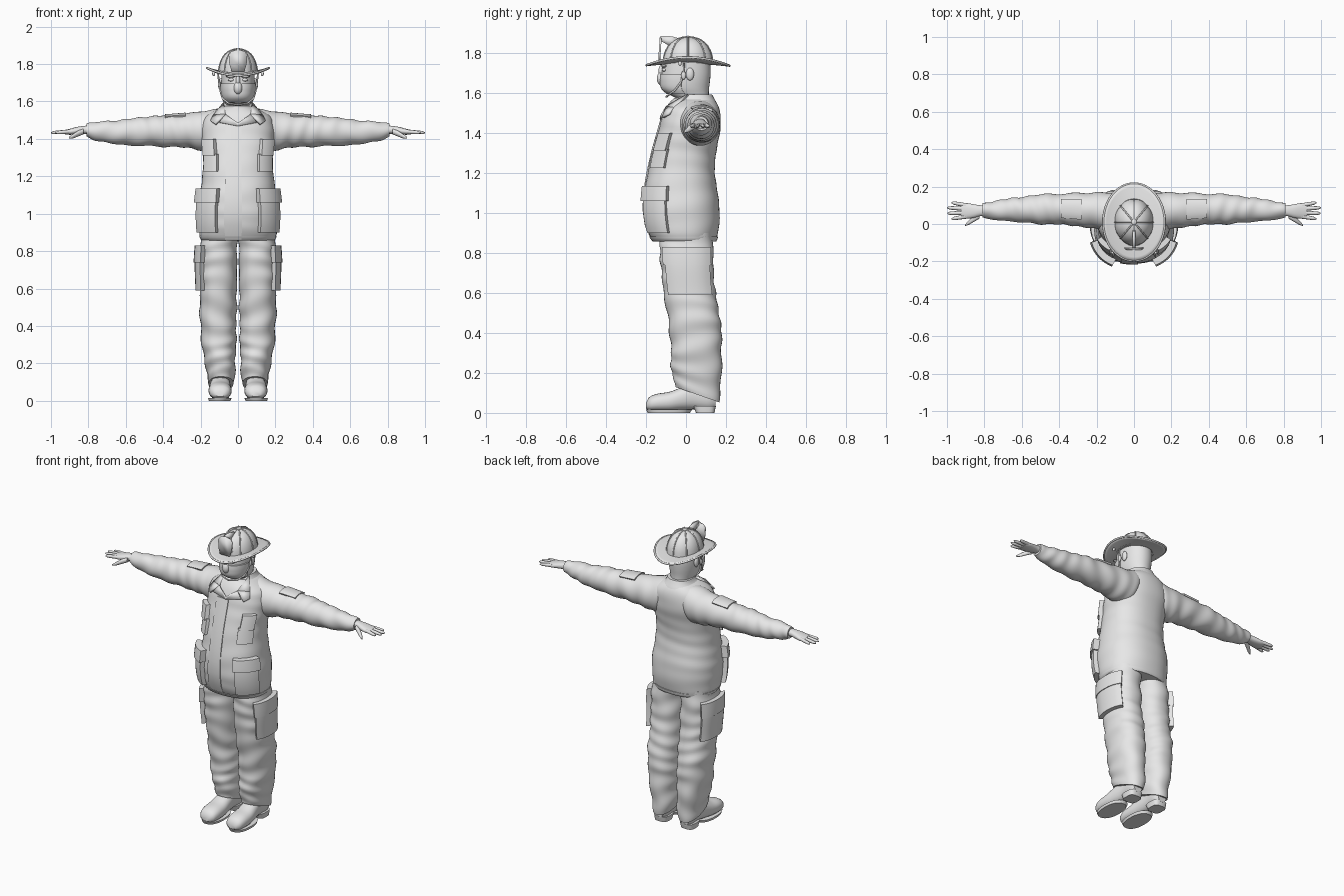
import bpy, bmesh, math
from mathutils import Vector

if "Cube" in bpy.data.objects:
    bpy.data.objects.remove(bpy.data.objects["Cube"])

GREY = bpy.data.materials.new("plain grey")
GREY.diffuse_color = (0.8, 0.8, 0.8, 1)
GREY.use_nodes = True
GREY.node_tree.nodes["Principled BSDF"].inputs["Base Color"].default_value = GREY.diffuse_color


def finish(name, bm, mirror=False, angle=40):
    bmesh.ops.recalc_face_normals(bm, faces=bm.faces[:])
    me = bpy.data.meshes.new(name)
    bm.to_mesh(me)
    bm.free()
    ob = bpy.data.objects.new(name, me)
    bpy.context.collection.objects.link(ob)
    me.materials.append(GREY)
    bpy.ops.object.select_all(action='DESELECT')
    ob.select_set(True)
    bpy.context.view_layer.objects.active = ob
    bpy.ops.object.shade_smooth_by_angle(angle=math.radians(angle))
    if mirror:
        ob.modifiers.new("mirror", 'MIRROR')
    return ob


def interp(rows, t):
    """Smooth interpolation of section sizes along the part."""
    t = min(max(t, rows[0][0]), rows[-1][0])
    i = 0
    while i < len(rows) - 2 and t > rows[i + 1][0]:
        i += 1

    def slope(j, k):
        a, b = rows[max(j - 1, 0)], rows[min(j + 1, len(rows) - 1)]
        return (b[k] - a[k]) / (b[0] - a[0])
    p, q = rows[i], rows[i + 1]
    h = q[0] - p[0]
    s = (t - p[0]) / h
    return [p[k] * (2*s**3 - 3*s*s + 1) + q[k] * (3*s*s - 2*s**3)
            + h * (slope(i, k) * (s**3 - 2*s*s + s) + slope(i + 1, k) * (s**3 - s*s))
            for k in range(1, 5)]


def surf(rows, t, a, off=0, axis='z', e=0.88, fold=0):
    """Point on a lofted surface at station t and angle a."""
    u0, u1, v0, v1 = interp(rows, t)
    off += fold * (math.sin(t * 62 + 2.2 * math.sin(a + t * 9)) + 0.6 * math.sin(t * 35 - 3 * math.cos(a)))
    c, s = math.cos(a), math.sin(a)
    u = (u0 + u1) / 2 + ((u1 - u0) / 2 + off) * math.copysign(abs(c) ** e, c)
    v = (v0 + v1) / 2 + ((v1 - v0) / 2 + off) * math.copysign(abs(s) ** e, s)
    return {'z': (u, v, t), 'x': (t, u, v), 'y': (u, t, v)}[axis]


def loft(name, rows, axis='z', n=32, m=24, mirror=False, e=0.88, fold=0, shape=None):
    bm = bmesh.new()
    rings = []
    for j in range(m + 1):
        t = rows[0][0] + (rows[-1][0] - rows[0][0]) * j / m
        ring = []
        for i in range(n):
            p = surf(rows, t, 2 * math.pi * i / n, 0, axis, e, fold)
            ring.append(bm.verts.new(shape(p) if shape else p))
        rings.append(ring)
    for r, q in zip(rings, rings[1:]):
        for i in range(n):
            bm.faces.new((r[i], r[(i + 1) % n], q[(i + 1) % n], q[i]))
    bm.faces.new(rings[0])
    bm.faces.new(rings[-1])
    return finish(name, bm, mirror)


def patch(name, rows, a0, a1, t0, t1, off, axis='z', mirror=False, n=8):
    """Raised panel that follows a lofted surface, with edges sunk into it."""
    bm = bmesh.new()
    steps = [0] + [i / n for i in range(n + 1)] + [1]
    last = len(steps) - 1
    grid = [[bm.verts.new(surf(rows, t0 + (t1 - t0) * s, math.radians(a0 + (a1 - a0) * r),
                               -0.006 if i in (0, last) or j in (0, last) else off, axis))
             for i, r in enumerate(steps)] for j, s in enumerate(steps)]
    for j in range(last):
        for i in range(last):
            bm.faces.new((grid[j][i], grid[j][i + 1], grid[j + 1][i + 1], grid[j + 1][i]))
    bmesh.ops.remove_doubles(bm, verts=bm.verts[:], dist=0.00001)
    return finish(name, bm, mirror)


def ball(name, loc, size, mirror=False):
    bm = bmesh.new()
    bmesh.ops.create_uvsphere(bm, u_segments=16, v_segments=10, radius=1)
    for v in bm.verts:
        v.co = Vector(loc) + v.co * Vector(size)
    return finish(name, bm, mirror)


def plate(name, pts, thick, mirror=False):
    bm = bmesh.new()
    bm.faces.new([bm.verts.new(p) for p in pts])
    ob = finish(name, bm, mirror)
    mod = ob.modifiers.new("thickness", 'SOLIDIFY')
    mod.thickness, mod.offset = thick, 0
    return ob


def tube(name, pts, r, mirror=False):
    cu = bpy.data.curves.new(name, 'CURVE')
    cu.dimensions, cu.bevel_depth, cu.bevel_resolution = '3D', r, 2
    sp = cu.splines.new('POLY')
    sp.points.add(len(pts) - 1)
    for p, co in zip(sp.points, pts):
        p.co = (*co, 1)
    ob = bpy.data.objects.new(name, cu)
    bpy.context.collection.objects.link(ob)
    cu.materials.append(GREY)
    if mirror:
        ob.modifiers.new("mirror", 'MIRROR')


# Coat body
coat = [(z, -x, x, a, b) for z, x, a, b in (
    (.86, .195, -.165, .15), (.885, .205, -.182, .158), (.95, .212, -.203, .166),
    (1.03, .212, -.212, .168), (1.12, .202, -.206, .155), (1.2, .19, -.192, .145),
    (1.3, .187, -.17, .15), (1.4, .195, -.142, .17), (1.47, .195, -.122, .174),
    (1.52, .175, -.105, .166), (1.555, .12, -.08, .15), (1.575, .075, -.06, .13))]
loft("coat", coat, n=48, m=50, fold=.0012)
patch("coat_front_placket", coat, -107, -86, .862, 1.47, .006)
loft("coat_hem", [(.858, -.195, .195, -.166, .152), (.868, -.203, .203, -.176, .157),
                  (.882, -.207, .207, -.184, .16)], n=48, m=4)

# Coat pockets and flaps
patch("lower_pocket", coat, -62, -20, .90, 1.08, .026, mirror=True)
patch("lower_pocket_flap", coat, -64, -17, 1.06, 1.135, .036, mirror=True)
patch("chest_pocket", coat, -59, -27, 1.225, 1.32, .018, mirror=True)
patch("chest_pocket_flap", coat, -56, -29, 1.31, 1.40, .026, mirror=True)

# Sleeves
sleeve = [(.06, .0, .15, 1.40, 1.555), (.12, -.03, .165, 1.34, 1.56), (.18, -.03, .17, 1.335, 1.55),
          (.25, -.02, .167, 1.35, 1.538), (.36, -.005, .163, 1.357, 1.528), (.5, .0, .158, 1.362, 1.518),
          (.62, .01, .142, 1.368, 1.502), (.72, .02, .128, 1.383, 1.494), (.79, .028, .114, 1.402, 1.486),
          (.81, .034, .108, 1.412, 1.48)]
loft("sleeve", sleeve, 'x', n=32, m=70, mirror=True, fold=.0025, e=1)
patch("sleeve_patch", sleeve, 55, 120, .28, .39, .006, 'x', mirror=True)

# Hands
loft("palm", [(.78, .042, .102, 1.425, 1.472), (.82, .042, .1, 1.427, 1.47), (.86, .032, .106, 1.424, 1.464),
              (.90, .028, .112, 1.422, 1.454), (.925, .034, .108, 1.424, 1.448)], 'x', n=20, m=12, mirror=True)
for k, (y, dy, tip) in enumerate(((.04, -.012, .975), (.06, -.003, .998), (.081, .006, 1.0), (.1, .014, .975))):
    rows = []
    for s, r in ((0, .011), (.5, .0105), (.9, .008), (1, .003)):
        x = .895 + (tip - .895) * s
        rows.append((x, y + dy * s - r, y + dy * s + r, 1.44 - .007 * s - r, 1.44 - .007 * s + r))
    loft(f"finger_{k + 1}", rows, 'x', n=10, m=8, mirror=True, e=1)
loft("thumb", [(.825, .03, .06, 1.425, 1.455), (.855, .012, .042, 1.413, 1.444),
               (.885, -.005, .018, 1.402, 1.424), (.903, -.011, -.003, 1.401, 1.411)],
     'x', n=12, m=10, mirror=True, e=1)

# Trousers, hem lower at the heel
leg = [(.09, .022, .155, -.055, .165), (.13, .018, .162, -.062, .172), (.2, .014, .178, -.075, .176),
       (.3, .01, .193, -.075, .179), (.45, .008, .204, -.087, .174), (.6, .006, .203, -.112, .148),
       (.75, .005, .207, -.127, .137), (.9, .004, .195, -.135, .135)]


def heel_drop(p):
    x, y, z = p
    return (x, y, z - .35 * (y - .06) * max(0, min(1, (.32 - z) / .23)))


loft("trouser_leg", leg, n=36, m=70, mirror=True, fold=.003, shape=heel_drop)
patch("thigh_pocket", leg, -42, 44, .59, .77, .025, mirror=True)
patch("thigh_pocket_flap", leg, -46, 46, .74, .83, .03, mirror=True)

# Boots
loft("boot", [(-.2, .07, .12, .022, .05), (-.19, .05, .14, .012, .074), (-.15, .036, .155, .008, .094),
              (-.08, .035, .157, .008, .106), (-.02, .04, .15, .014, .13), (.05, .045, .14, .018, .16),
              (.12, .046, .138, .014, .16), (.148, .06, .126, .025, .14)], 'y', n=24, m=24, mirror=True)
loft("boot_sole", [(0, .04, .156, -.192, .02), (.016, .034, .16, -.2, .03)], n=28, m=1, mirror=True)
loft("boot_heel", [(0, .05, .138, .05, .142), (.035, .045, .142, .035, .15)], n=24, m=1, mirror=True, e=.6)

# Head and neck
head = [(z, -x, x, a, b) for z, x, a, b in (
    (1.5, .07, -.03, .12), (1.57, .066, -.042, .117), (1.59, .069, -.08, .114), (1.62, .08, -.115, .115),
    (1.66, .087, -.124, .12), (1.7, .089, -.122, .123), (1.78, .088, -.115, .12))]
loft("head", head, n=36, m=28, e=.95)
patch("face_mask", head, -172, -8, 1.595, 1.695, .007, n=20)
ball("mask_nose", (0, -.122, 1.672), (.024, .024, .034))
ball("nose_bridge", (0, -.122, 1.71), (.012, .016, .03))
ball("eye", (.035, -.108, 1.716), (.018, .012, .009), True)
ball("brow", (.037, -.11, 1.735), (.028, .014, .008), True)
ball("ear", (.09, .02, 1.695), (.012, .02, .032), True)
tube("chin_strap", [(.107, -.01, 1.75), (.101, -.012, 1.7), (.094, -.025, 1.655), (.082, -.055, 1.615),
                    (.05, -.088, 1.59), (0, -.098, 1.582)], .005, True)
ball("strap_buckle", (.1, -.012, 1.69), (.007, .012, .022), True)

# Collars
loft("neck_band", [(1.52, -.085, .085, -.075, .135), (1.555, -.078, .078, -.063, .128),
                   (1.582, -.071, .071, -.05, .121)], n=32, m=6)
loft("coat_collar", [(1.525, -.13, .13, -.098, .164), (1.55, -.108, .108, -.078, .154),
                     (1.575, -.086, .086, -.05, .14), (1.594, -.078, .078, -.03, .13)],
     n=36, m=8, shape=lambda p: (p[0], p[1], p[2] + .16 * min(0, p[1])))
plate("collar_wing_upper", [(.076, .01, 1.592), (.13, -.06, 1.525), (.066, -.098, 1.53)], .012, True)
plate("collar_wing_lower", [(.066, -.098, 1.53), (.13, -.06, 1.525), (.145, -.085, 1.495),
                            (.12, -.116, 1.478)], .012, True)
plate("lapel", [(.066, -.098, 1.53), (.1, -.112, 1.488), (.0, -.127, 1.468), (.0, -.124, 1.485)], .01, True)


# Helmet brim, raised at the sides
def brim_point(f, a):
    x = (.085 + .08 * f) * math.cos(a)
    y = .01 + (.1 + .107 * f) * math.sin(a)
    return (x, y, 1.751 + .028 * (x / .165) ** 2 - .012 * (y / .2) ** 2)


bm = bmesh.new()
N = 48
rings = [[bm.verts.new(brim_point(f / 5, 2 * math.pi * i / N)) for i in range(N)] for f in range(6)]
for r, q in zip(rings, rings[1:]):
    for i in range(N):
        bm.faces.new((r[i], r[(i + 1) % N], q[(i + 1) % N], q[i]))
brim = finish("helmet_brim", bm)
mod = brim.modifiers.new("thickness", 'SOLIDIFY')
mod.thickness, mod.offset = .01, 0
tube("brim_edge", [brim_point(1, 2 * math.pi * i / N) for i in range(N + 1)], .006)
ball("brim_ring", (.13, -.03, 1.748), (.008, .008, .012), True)


# Helmet dome: eight bulging panels and ridges
def dome_point(a, p, k=1):
    c = math.cos(p) ** .85
    k *= 1 + .03 * abs(math.sin(4 * a))
    return (.102 * k * c * math.cos(a), .01 + .122 * k * c * math.sin(a), 1.752 + .128 * math.sin(p))


bm = bmesh.new()
rings = [[bm.verts.new(dome_point(2 * math.pi * i / 64, math.radians(p))) for i in range(64)]
         for p in (0, 12, 24, 36, 48, 60, 72, 82, 88)]
for r, q in zip(rings, rings[1:]):
    for i in range(64):
        bm.faces.new((r[i], r[(i + 1) % 64], q[(i + 1) % 64], q[i]))
bm.faces.new(rings[-1])
finish("helmet_dome", bm)
for k in range(8):
    tube(f"helmet_ridge_{k + 1}", [dome_point(k * math.pi / 4, math.radians(p), 1.01)
                                   for p in range(0, 91, 10)], .004)
ball("helmet_top", (0, .01, 1.88), (.014, .016, .007))

# Helmet front shield and its holder
plate("helmet_shield", [(x, -.134 + .06 * (z - 1.76), z) for x, z in (
    (-.034, 1.76), (.034, 1.76), (.046, 1.8), (.05, 1.85), (.036, 1.868), (0, 1.878),
    (-.036, 1.868), (-.05, 1.85), (-.046, 1.8))], .01)
plate("shield_holder", [(0, -.126, 1.86), (0, -.127, 1.886), (0, -.07, 1.884), (0, -.03, 1.872),
                        (0, -.07, 1.83)], .014)
